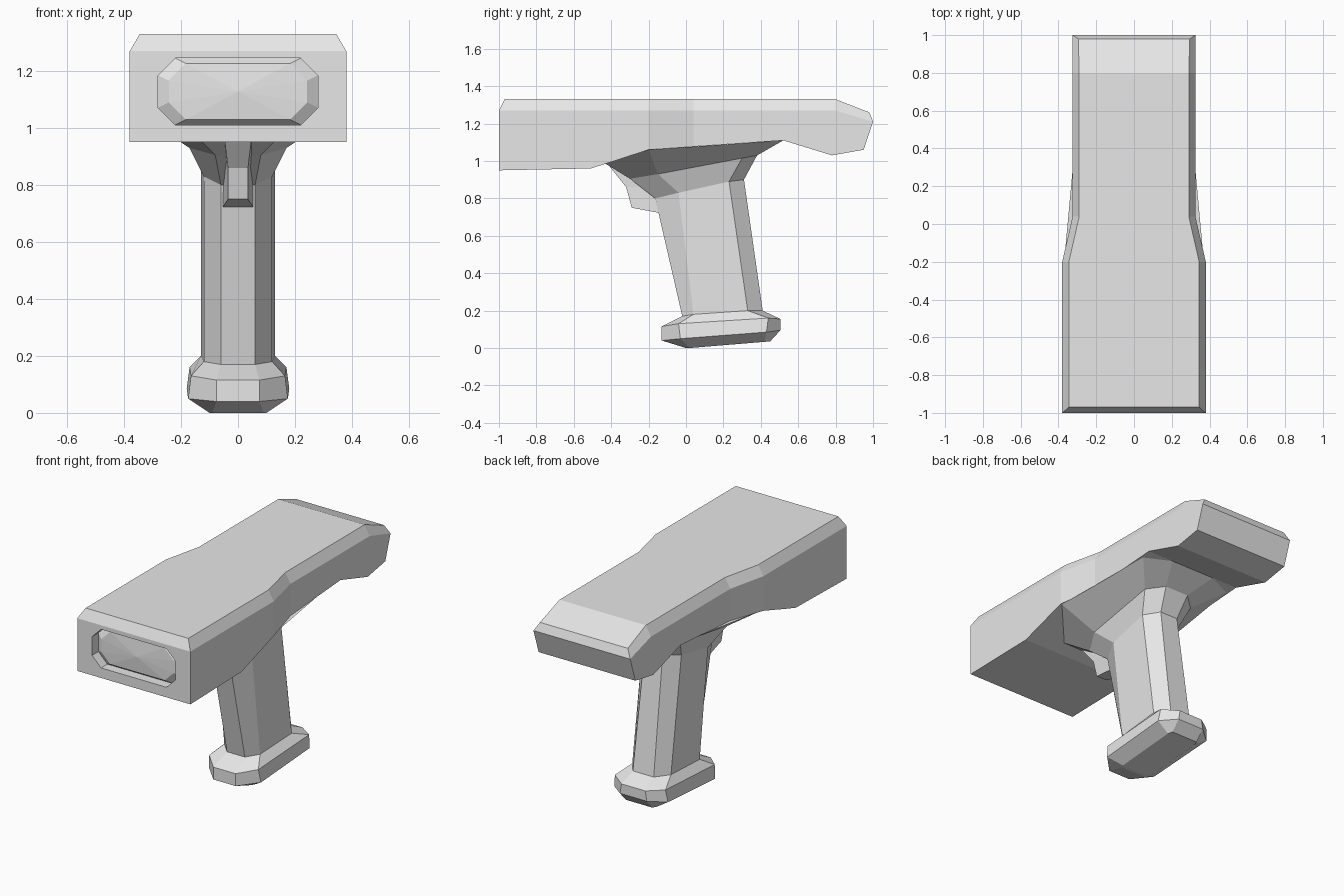
import bpy
import bmesh

cube = bpy.data.objects.get("Cube")
if cube:
    bpy.data.objects.remove(cube, do_unlink=True)

GREY = (0.8, 0.8, 0.8, 1.0)
grey = bpy.data.materials.new("light_grey_plastic")
grey.use_nodes = True
grey.diffuse_color = GREY
for node in grey.node_tree.nodes:
    if node.type == "BSDF_PRINCIPLED":
        node.inputs["Base Color"].default_value = GREY


def loft(name, halves):
    """Skin a series of half outlines (x, y, z), each mirrored across x = 0."""
    bm = bmesh.new()
    rings = []
    for half in halves:
        right = [(-x, y, z) for x, y, z in reversed(half)]
        rings.append([bm.verts.new(p) for p in half + right])
    count = len(rings[0])
    for a, b in zip(rings, rings[1:]):
        for i in range(count):
            j = (i + 1) % count
            bm.faces.new((a[i], a[j], b[j], b[i]))
    # End caps are strips running from side to side
    for ring in (rings[0], rings[-1]):
        for i in range(count // 2 - 1):
            bm.faces.new((ring[i], ring[i + 1], ring[-2 - i], ring[-1 - i]))
    bmesh.ops.remove_doubles(bm, verts=bm.verts[:], dist=0.0005)
    bmesh.ops.recalc_face_normals(bm, faces=bm.faces[:])
    mesh = bpy.data.meshes.new(name)
    bm.to_mesh(mesh)
    bm.free()
    mesh.materials.append(grey)
    obj = bpy.data.objects.new(name, mesh)
    bpy.context.collection.objects.link(obj)
    return obj


def station(y, width, bottom):
    """Head cross-section with chamfered upper edges."""
    return [(width, y, bottom), (width, y, 1.27), (width - 0.035, y, 1.33)]


def window(y, inset=0.0):
    """Half of the long octagon of the scan window."""
    x, h, cut = 0.28 - inset, 0.117 - inset * 0.5, 0.06
    mid = 1.128
    return [(x - cut, y, mid - h), (x, y, mid - h + cut),
            (x, y, mid + h - cut), (x - cut, y, mid + h)]


# Head: wide nose, narrower rear, sloped tail
head = loft("scanner_head", [
    [(0.38, -1, 0.95), (0.38, -1, 1.27), (0.345, -0.97, 1.33)],
    station(-0.51, 0.38, 0.96),
    station(-0.43, 0.38, 0.985),
    station(-0.2, 0.38, 1.06),
    station(0.04, 0.325, 1.077),
    station(0.52, 0.325, 1.11),
    [(0.325, 0.78, 1.03), (0.325, 0.8, 1.27), (0.29, 0.8, 1.33)],
    [(0.325, 0.95, 1.06), (0.325, 1, 1.21), (0.295, 0.98, 1.26)],
])

# Recess in the nose
cutter = loft("window_cutter", [window(-1.1), window(-0.94)])
cutter.hide_render = True
cutter.hide_viewport = True
cutter.display_type = "WIRE"
recess = head.modifiers.new("window_recess", "BOOLEAN")
recess.operation = "DIFFERENCE"
recess.solver = "EXACT"
recess.object = cutter

# Bevelled, slightly domed window panel
loft("scan_window", [window(-0.935), window(-0.94), window(-0.965, 0.037),
                     [(0, -0.975, 1.128)] * 4])

# Grip: flared neck, then the eight-sided leaning handle
handle_foot = [(0.06, -0.02, 0.17), (0.12, 0.04, 0.18),
               (0.13, 0.33, 0.2), (0.07, 0.41, 0.2)]
loft("handle", [
    [(0.16, -0.43, 0.985), (0.37, -0.2, 1.06), (0.31, 0.45, 1.105), (0.15, 0.52, 1.11)],
    [(0.08, -0.3, 0.905), (0.17, -0.15, 0.93), (0.17, 0.3, 1.015), (0.08, 0.38, 1.03)],
    [(0.06, -0.165, 0.8), (0.12, -0.04, 0.83), (0.13, 0.23, 0.89), (0.06, 0.31, 0.9)],
    handle_foot,
])

# Foot: chamfered block under the handle
loft("handle_base", [
    handle_foot,
    [(0.075, -0.13, 0.115), (0.165, -0.04, 0.13), (0.17, 0.44, 0.16), (0.08, 0.505, 0.155)],
    [(0.075, -0.13, 0.04), (0.175, -0.03, 0.05), (0.18, 0.43, 0.085), (0.09, 0.505, 0.095)],
    [(0.09, 0, 0), (0.1, 0.02, 0), (0.1, 0.42, 0.033), (0.09, 0.45, 0.035)],
])

# Trigger: wedge narrowing toward the front
loft("trigger", [
    [(0.05, -0.42, 0.985), (0.06, -0.1, 0.985)],
    [(0.035, -0.32, 0.86), (0.06, -0.1, 0.86)],
    [(0.035, -0.29, 0.75), (0.055, -0.13, 0.72)],
])
